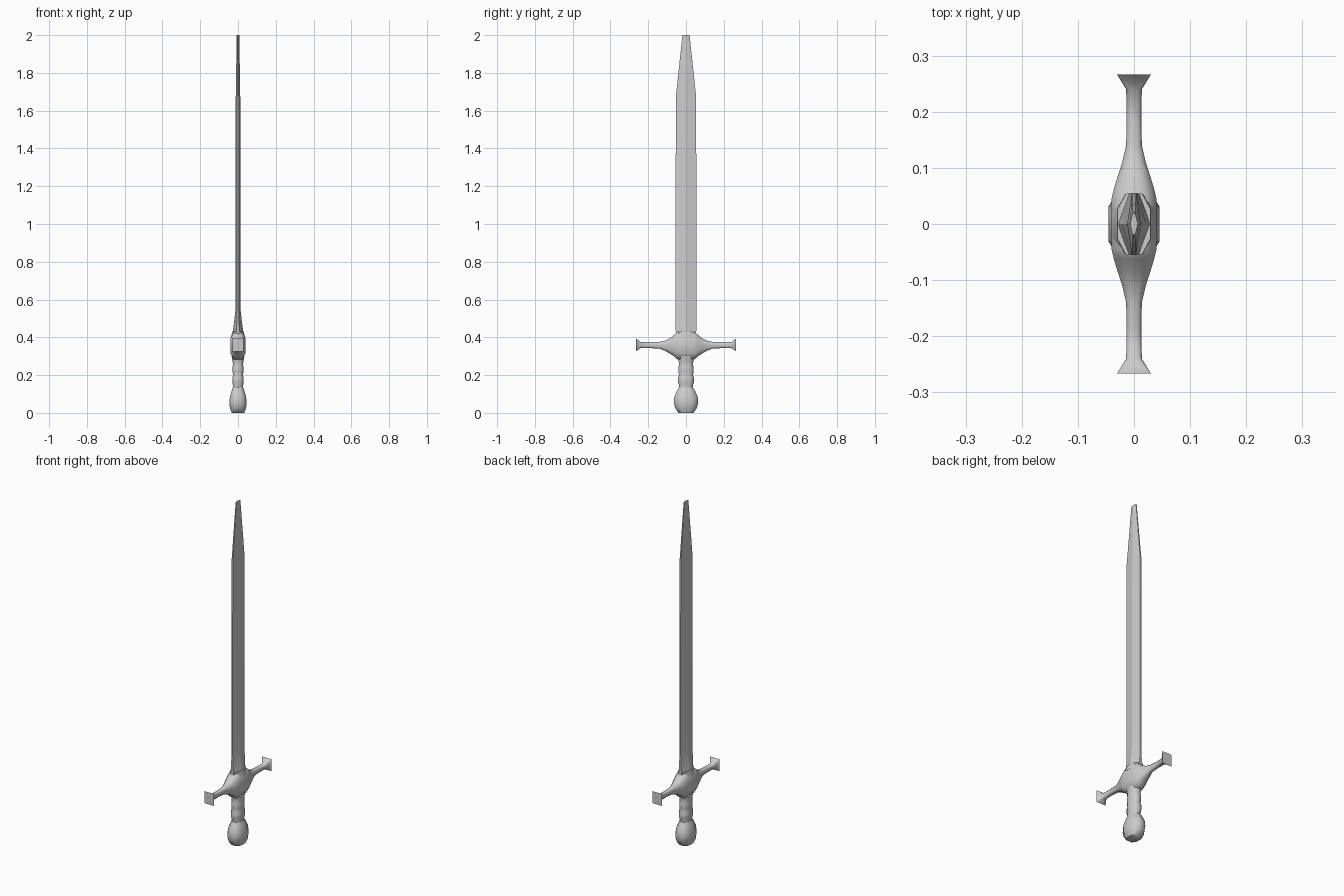
import bpy, bmesh

if "Cube" in bpy.data.objects:
    bpy.data.objects.remove(bpy.data.objects["Cube"])


def octagon(a, b, c=0.5):
    """Chamfered rectangle with half sizes a, b; c near 1 gives a square."""
    return [(a, -b*c), (a, b*c), (a*c, b), (-a*c, b),
            (-a, b*c), (-a, -b*c), (-a*c, -b), (a*c, -b)]


def loft(name, rings, angle):
    """Skin a list of equal-length point rings and cap both ends."""
    bm = bmesh.new()
    loops = [[bm.verts.new(p) for p in ring] for ring in rings]
    n = len(loops[0])
    for lo, hi in zip(loops, loops[1:]):
        for i in range(n):
            j = (i + 1) % n
            bm.faces.new((lo[i], lo[j], hi[j], hi[i]))
    bm.faces.new(loops[0][::-1])
    bm.faces.new(loops[-1])
    bmesh.ops.recalc_face_normals(bm, faces=bm.faces)
    mesh = bpy.data.meshes.new(name)
    bm.to_mesh(mesh)
    bm.free()
    ob = bpy.data.objects.new(name, mesh)
    bpy.context.collection.objects.link(ob)
    bpy.ops.object.select_all(action='DESELECT')
    ob.select_set(True)
    bpy.context.view_layer.objects.active = ob
    bpy.ops.object.shade_smooth_by_angle(angle=angle)
    return ob


def upright(sections):
    return [[(x, y, z) for x, y in octagon(a, b)] for z, a, b in sections]


# Pommel: faceted, flat-bottomed knob
loft("pommel", upright([(0, .033, .04), (.025, .043, .057), (.055, .045, .065),
                        (.085, .043, .062), (.115, .034, .049), (.135, .028, .037)]), 1.0)

# Grip: three soft swells
loft("grip", upright([(.125, .028, .037), (.145, .027, .036), (.165, .030, .043),
                      (.185, .030, .043), (.20, .026, .037), (.22, .029, .041),
                      (.24, .029, .041), (.255, .027, .037), (.275, .029, .039),
                      (.30, .034, .043)]), 1.0)

# Crossguard: y, half thickness, bottom z, top z, squareness
half = [(.045, .040, .283, .428, .55), (.062, .036, .298, .414, .55),
        (.082, .030, .312, .397, .55), (.11, .021, .328, .383, .55),
        (.14, .014, .340, .376, .55), (.19, .013, .343, .374, .55),
        (.24, .014, .343, .374, .6), (.266, .030, .326, .396, .97)]
full = [(-y, *r) for y, *r in reversed(half)] + half
loft("crossguard", [[(x, y, (lo + hi) / 2 + z) for x, z in octagon(a, (hi - lo) / 2, c)]
                    for y, a, lo, hi, c in full], 1.0)

# Collar where the blade enters the guard
loft("blade_collar", upright([(.40, .038, .050), (.432, .029, .054)]), 0.6)

# Blade: central ridge, blunt edges, flared root and clipped tip
blade = [(.42, .030, .010, .054), (.47, .022, .006, .055), (.55, .013, .004, .055),
         (1.67, .012, .004, .054), (2.0, .007, .002, .019)]
loft("blade", [[(r, 0, z), (e, w, z), (-e, w, z), (-r, 0, z), (-e, -w, z), (e, -w, z)]
               for z, r, e, w in blade], 0.12)
